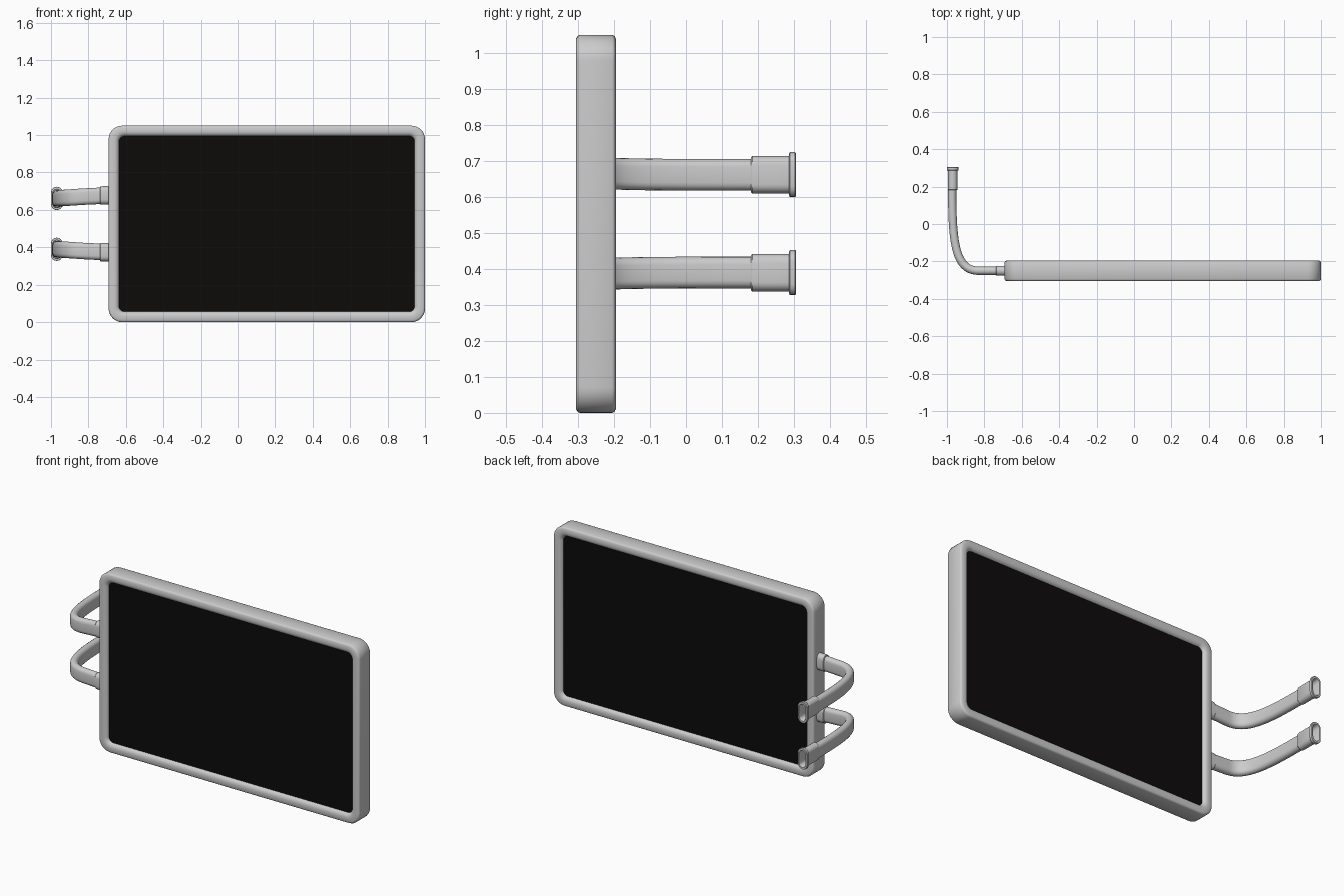
import bpy, bmesh, math
from mathutils import Vector
from mathutils.geometry import interpolate_bezier

if "Cube" in bpy.data.objects:
    bpy.data.objects.remove(bpy.data.objects["Cube"])

FX, FZ, FY = 0.154, 0.525, -0.25      # frame centre
HW, HH = 0.846, 0.525                 # frame half width and height


def make(name, loops, closed=False, colour=None, angle=35):
    """Skin a list of equal-length point loops; cap the ends unless closed."""
    bm = bmesh.new()
    rings = [[bm.verts.new(p) for p in loop] for loop in loops]
    n = len(rings[0])
    pairs = list(zip(rings, rings[1:]))
    if closed:
        pairs.append((rings[-1], rings[0]))
    else:
        bm.faces.new(rings[0])
        bm.faces.new(rings[-1])
    for a, b in pairs:
        for i in range(n):
            j = (i + 1) % n
            bm.faces.new((a[i], a[j], b[j], b[i]))
    bmesh.ops.recalc_face_normals(bm, faces=bm.faces)
    me = bpy.data.meshes.new(name)
    bm.to_mesh(me)
    bm.free()
    ob = bpy.data.objects.new(name, me)
    bpy.context.collection.objects.link(ob)
    if colour:
        mat = bpy.data.materials.new(name)
        mat.diffuse_color = colour
        mat.use_nodes = True
        mat.node_tree.nodes["Principled BSDF"].inputs["Base Color"].default_value = mat.diffuse_color
        me.materials.append(mat)
    bpy.ops.object.select_all(action='DESELECT')
    ob.select_set(True)
    bpy.context.view_layer.objects.active = ob
    bpy.ops.object.shade_smooth_by_angle(angle=math.radians(angle))
    return ob


def round_rect(inset, dy, steps=8):
    """Rounded rectangle loop of the frame, moved in by inset."""
    r = 0.072 - 0.75 * inset
    pts = []
    for q, (sx, sz) in enumerate([(1, 1), (-1, 1), (-1, -1), (1, -1)]):
        for k in range(steps + 1):
            a = math.pi / 2 * (q + k / steps)
            pts.append((FX + sx * (HW - inset - r) + r * math.cos(a), FY + dy,
                        FZ + sz * (HH - inset - r) + r * math.sin(a)))
    return pts


def oval(x, y, z, tangent, w, h, steps=8):
    """Upright stadium section, square to a horizontal tangent."""
    nx, ny = -tangent[1], tangent[0]
    pts = []
    for s in (1, -1):
        for k in range(steps + 1):
            a = math.pi * k / steps
            u = s * math.cos(a) * w / 2
            v = s * ((h - w) / 2 + math.sin(a) * w / 2)
            pts.append((x + nx * u, y + ny * u, z + v))
    return pts


# Rounded frame: half profile mirrored front to back
half = [(0, -0.045), (0.003, -0.051), (0.010, -0.055), (0.032, -0.055), (0.042, -0.053),
        (0.050, -0.047), (0.055, -0.039), (0.057, -0.028)]
profile = half + [(i, -d) for i, d in reversed(half)]
make("frame", [round_rect(i, d) for i, d in profile], closed=True)

# Dark panel, visible from both sides
make("panel", [round_rect(0.054, -0.037), round_rect(0.054, 0.037)],
     colour=(0.004, 0.003, 0.003, 1))

# Arm path: straight out of the frame, then curving backwards
path = interpolate_bezier(Vector((-0.972, 0.18, 0)), Vector((-0.972, -0.10, 0)),
                          Vector((-0.955, -0.25, 0)), Vector((-0.83, -0.25, 0)), 24)
path = [Vector((-0.972, 0.21, 0))] + path + [Vector((-0.68, -0.25, 0))]


def arm(label, mz):
    def height(x):
        return mz(0.661 + 0.017 * min(1, max(0, (x + 0.972) / 0.25)))

    loops = []
    for i, p in enumerate(path):
        t = (path[min(i + 1, len(path) - 1)] - path[max(i - 1, 0)]).normalized()
        loops.append(oval(p.x, p.y, height(p.x), t, 0.044, 0.088))
    make(label + "_arm", loops)
    # Collar where the arm meets the frame
    make(label + "_frame_collar",
         [oval(x, FY, height(x), (1, 0), w, w + 0.045)
          for x, w in ((-0.737, 0.048), (-0.734, 0.053), (-0.68, 0.053))])
    # Open socket with a flanged rim at the far end
    socket = [(0.181, 0.046, 0.098), (0.184, 0.050, 0.104), (0.286, 0.050, 0.104),
              (0.287, 0.059, 0.122), (0.289, 0.062, 0.125), (0.303, 0.062, 0.125),
              (0.305, 0.058, 0.121), (0.305, 0.042, 0.100), (0.300, 0.038, 0.094),
              (0.215, 0.038, 0.092)]
    make(label + "_socket",
         [oval(-0.969, y, mz(0.6615), (0, 1), w, h) for y, w, h in socket])


arm("upper", lambda z: z)
arm("lower", lambda z: 1.051 - z)
